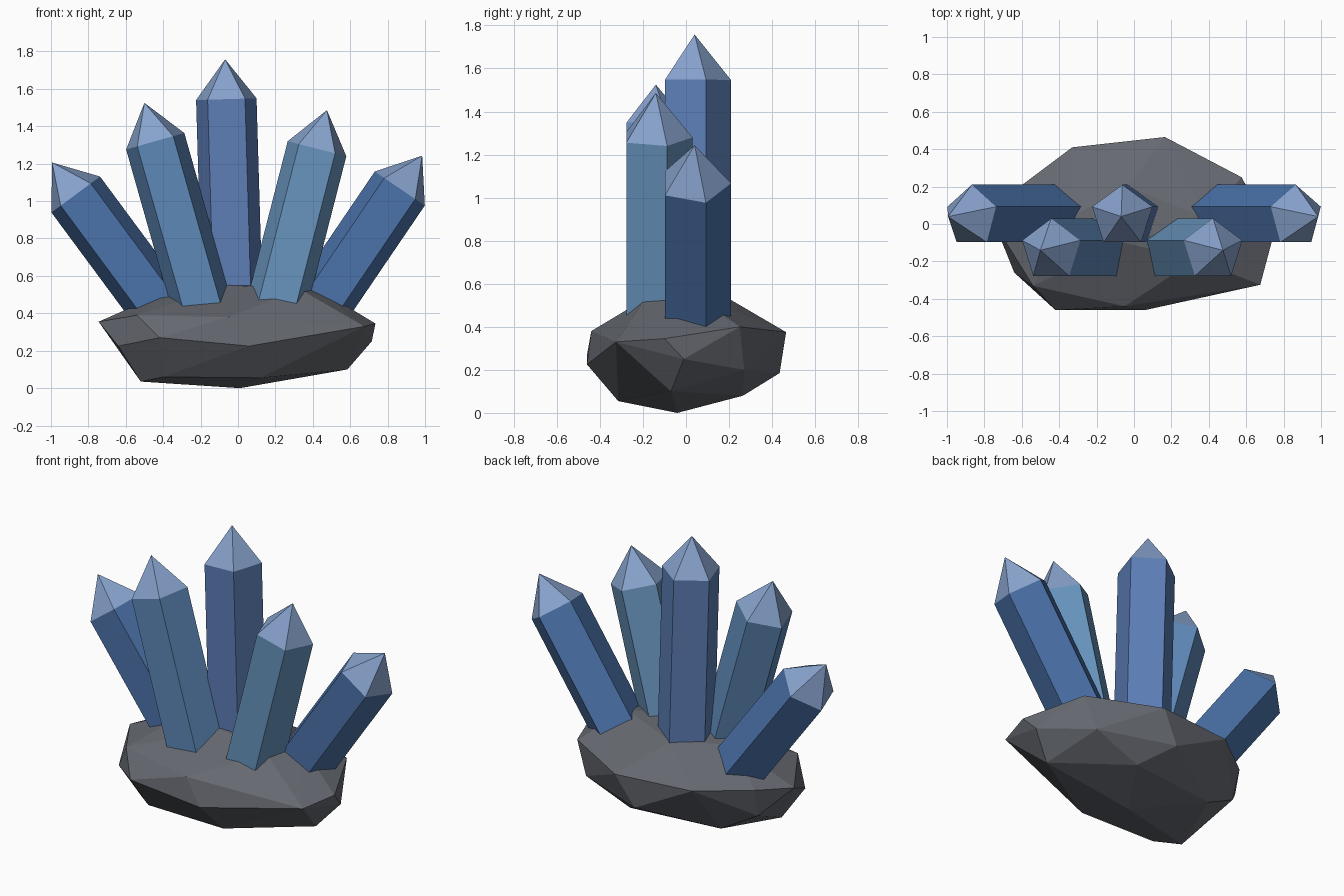
import bpy, bmesh
from math import sin, cos, radians, pi
from mathutils import Matrix, Vector

if "Cube" in bpy.data.objects:
    bpy.data.objects.remove(bpy.data.objects["Cube"])


def material(name, rgb):
    m = bpy.data.materials.new(name)
    m.diffuse_color = (*rgb, 1)
    m.use_nodes = True
    m.node_tree.nodes["Principled BSDF"].inputs["Base Color"].default_value = m.diffuse_color
    return m


def add_object(name, bm, mats):
    bmesh.ops.recalc_face_normals(bm, faces=bm.faces[:])
    me = bpy.data.meshes.new(name)
    bm.to_mesh(me)
    bm.free()
    for m in mats:
        me.materials.append(m)
    ob = bpy.data.objects.new(name, me)
    bpy.context.collection.objects.link(ob)
    return ob


tip_mat = material("crystal_tip", (0.24, 0.36, 0.60))


# Five-sided crystal: shoulder ring at the given point, leaning in the xz plane
def crystal(name, shoulder, lean, rgb, foot_z=0.3, r=0.17, tip=0.213):
    length = (shoulder[2] - foot_z) / cos(radians(lean))
    bm = bmesh.new()
    ring = [(r * cos(pi / 2 + k * 2 * pi / 5), r * sin(pi / 2 + k * 2 * pi / 5)) for k in range(5)]
    low = [bm.verts.new((x, y, -length)) for x, y in ring]
    top = [bm.verts.new((x, y, 0)) for x, y in ring]
    apex = bm.verts.new((0, 0, tip))
    bm.faces.new(low[::-1])
    for k in range(5):
        j = (k + 1) % 5
        bm.faces.new((low[k], low[j], top[j], top[k]))
        bm.faces.new((top[k], top[j], apex)).material_index = 1
    bm.transform(Matrix.Translation(shoulder) @ Matrix.Rotation(radians(lean), 4, 'Y'))
    add_object(name, bm, [material(name, rgb), tip_mat])


crystal("centre_crystal", (-0.0625, 0.04, 1.545), -1.7, (0.11, 0.21, 0.47))
crystal("left_inner_crystal", (-0.4425, -0.14, 1.32), -15.8, (0.11, 0.25, 0.48))
crystal("right_inner_crystal", (0.4225, -0.14, 1.28), 14.4, (0.14, 0.30, 0.52))
crystal("left_outer_crystal", (-0.8675, 0.04, 1.035), -36.5, (0.07, 0.17, 0.40))
crystal("right_outer_crystal", (0.865, 0.04, 1.067), 34.2, (0.07, 0.17, 0.40))

# Faceted rock: hull over a few corner points, from the underside up
underside = [(0.01, -0.04, 0), (-0.52, -0.2, 0.035), (0.12, -0.315, 0.055),
             (-0.4, -0.31, 0.06), (0.585, -0.07, 0.10), (0.2, 0.265, 0.08), (-0.38, 0.2, 0.08)]
waist = [(-0.64, -0.26, 0.225), (-0.42, -0.46, 0.27), (0.06, -0.46, 0.225),
         (0.715, -0.01, 0.25), (0.5, 0.27, 0.2), (0.05, 0.435, 0.185), (-0.6, 0.15, 0.2)]
rim = [(-0.745, 0, 0.355), (-0.54, -0.33, 0.39), (-0.05, -0.44, 0.38), (0.675, -0.325, 0.33),
       (0.735, -0.1, 0.345), (0.575, 0.25, 0.40), (0.165, 0.465, 0.375),
       (-0.33, 0.41, 0.38), (-0.61, 0.2, 0.38)]
crown = [(-0.35, 0.03, 0.53), (-0.05, -0.1, 0.55), (0.33, -0.19, 0.53),
         (0.39, 0.03, 0.555), (-0.03, 0.2, 0.53)]
bm = bmesh.new()
for p in underside + waist + rim + crown:
    bm.verts.new(Vector(p))
bmesh.ops.convex_hull(bm, input=bm.verts[:])
bmesh.ops.delete(bm, geom=[v for v in bm.verts if not v.link_faces], context='VERTS')
add_object("rock_base", bm, [material("rock", (0.13, 0.14, 0.16))])
